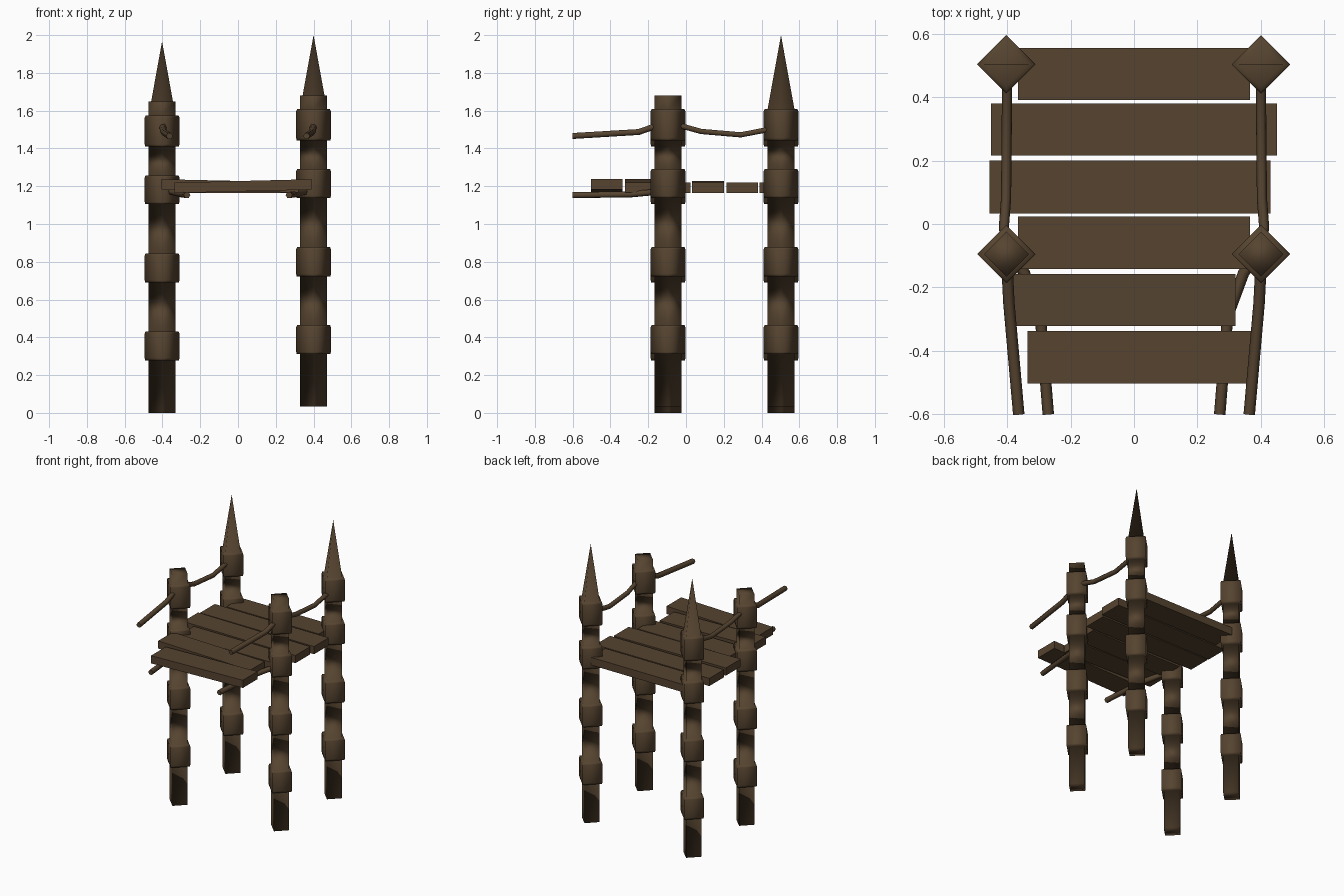
import bpy, bmesh, math

if "Cube" in bpy.data.objects:
    bpy.data.objects.remove(bpy.data.objects["Cube"])

wood = bpy.data.materials.new("dark brown wood")
wood.diffuse_color = (0.092, 0.057, 0.029, 1)
wood.use_nodes = True
wood.node_tree.nodes["Principled BSDF"].inputs["Base Color"].default_value = wood.diffuse_color


def make_object(name, bm, smooth):
    bmesh.ops.recalc_face_normals(bm, faces=bm.faces)
    me = bpy.data.meshes.new(name)
    bm.to_mesh(me)
    bm.free()
    me.materials.append(wood)
    for p in me.polygons:
        p.use_smooth = smooth
    ob = bpy.data.objects.new(name, me)
    bpy.context.collection.objects.link(ob)
    return ob


def post(name, x, y, z0, spiked):
    # four-sided diamond post: plain shaft stepped out at four bands
    r, R = 0.071, 0.092
    prof = [(r, 0)]
    for lo, hi in ((0.278, 0.432), (0.69, 0.845), (1.105, 1.258), (1.41, 1.575)):
        prof += [(r, lo), (R - 0.003, lo), (R, lo + 0.012), (R, hi - 0.012), (R - 0.005, hi), (r, hi)]
    if not spiked:
        prof.append((r, 1.648))
    bm = bmesh.new()
    rings = []
    for rad, z in prof:
        rings.append([bm.verts.new((x + rad * math.cos(k * math.pi / 2),
                                    y + rad * math.sin(k * math.pi / 2), z0 + z)) for k in range(4)])
    for a, b in zip(rings, rings[1:]):
        for k in range(4):
            bm.faces.new((a[k], a[(k + 1) % 4], b[(k + 1) % 4], b[k]))
    bm.faces.new(rings[0])
    if spiked:
        tip = bm.verts.new((x, y, z0 + 1.967))
        for k in range(4):
            bm.faces.new((rings[-1][k], rings[-1][(k + 1) % 4], tip))
    else:
        bm.faces.new(rings[-1])
    make_object(name, bm, True)


# posts: the right pair stands slightly higher than the left pair
for side, sx, z0 in (("left", -0.402, 0.0), ("right", 0.4, 0.033)):
    post("front_post_" + side, sx, -0.095, z0, False)
    post("back_post_" + side, sx, 0.503, z0, True)


# planks: x range, y range, underside height at the left and right ends
planks = [
    (-0.365, 0.365, 0.390, 0.555, 1.165, 1.165),
    (-0.450, 0.450, 0.215, 0.380, 1.165, 1.165),
    (-0.455, 0.430, 0.033, 0.200, 1.172, 1.165),
    (-0.365, 0.365, -0.142, 0.023, 1.165, 1.165),
    (-0.405, 0.320, -0.322, -0.157, 1.182, 1.166),
    (-0.335, 0.390, -0.502, -0.337, 1.164, 1.182),
]
for i, (x0, x1, y0, y1, zl, zr) in enumerate(planks):
    bm = bmesh.new()
    bmesh.ops.create_cube(bm, size=1)
    for v in bm.verts:
        right = v.co.x > 0
        up = 0.055 if v.co.z > 0 else 0
        v.co = (x1 if right else x0, y1 if v.co.y > 0 else y0, (zr if right else zl) + up)
    make_object(f"plank_{i + 1}", bm, False)


def rope(name, pts, radius):
    cu = bpy.data.curves.new(name, 'CURVE')
    cu.dimensions = '3D'
    cu.bevel_depth = radius
    cu.bevel_resolution = 1
    cu.use_fill_caps = True
    s = cu.splines.new('POLY')
    s.points.add(len(pts) - 1)
    for p, co in zip(s.points, pts):
        p.co = (*co, 1)
    cu.materials.append(wood)
    ob = bpy.data.objects.new(name, cu)
    bpy.context.collection.objects.link(ob)


# ropes on both sides
for side, m in (("left", -1), ("right", 1)):
    rope("hand_rope_back_" + side, [(m * x, y, z) for x, y, z in (
        (0.40, 0.50, 1.515), (0.40, 0.42, 1.497), (0.401, 0.29, 1.472),
        (0.403, 0.08, 1.49), (0.41, -0.01, 1.515), (0.40, -0.08, 1.525))], 0.016)
    rope("hand_rope_front_" + side, [(m * x, y, z) for x, y, z in (
        (0.40, -0.09, 1.53), (0.398, -0.17, 1.515), (0.394, -0.25, 1.487),
        (0.363, -0.6, 1.466))], 0.018)
    rope("floor_rope_" + side, [(m * x, y, z) for x, y, z in (
        (0.39, -0.09, 1.18), (0.345, -0.155, 1.17), (0.295, -0.29, 1.157),
        (0.27, -0.6, 1.153))], 0.018)
